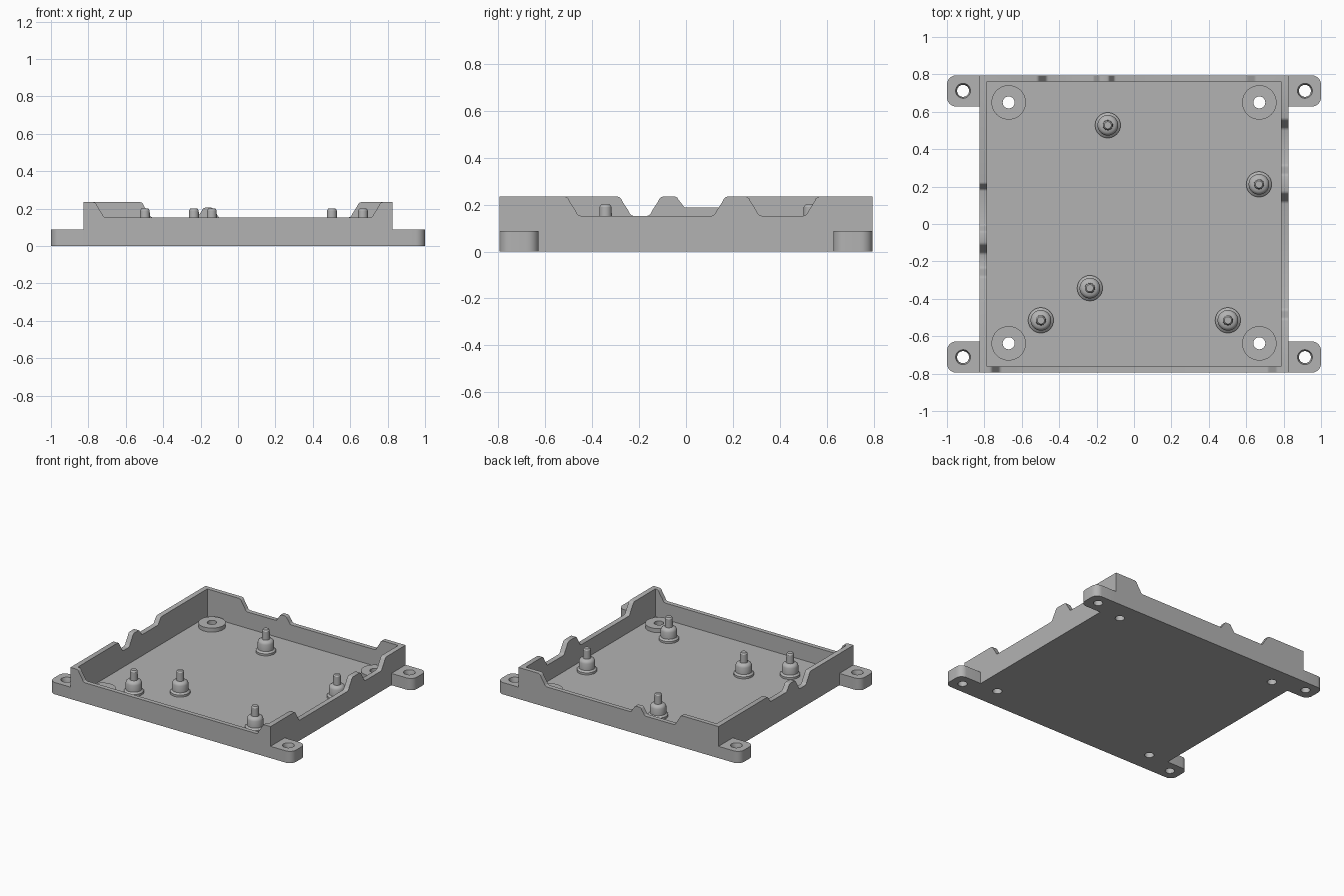
import bpy, bmesh, math

if "Cube" in bpy.data.objects:
    bpy.data.objects.remove(bpy.data.objects["Cube"])

X, Y = 0.825, 0.795          # outer half sizes of the tray
XI, YI = 0.787, 0.762        # inner half sizes
FLOOR, LOW, MID, HIGH = 0.03, 0.152, 0.187, 0.235

grey = bpy.data.materials.new("plain grey")
grey.diffuse_color = (0.45, 0.45, 0.45, 1)
grey.use_nodes = True
grey.node_tree.nodes["Principled BSDF"].inputs["Base Color"].default_value = grey.diffuse_color


def finish(name, bm, loc=(0, 0, 0), angle=30):
    bmesh.ops.recalc_face_normals(bm, faces=bm.faces[:])
    me = bpy.data.meshes.new(name)
    bm.to_mesh(me)
    bm.free()
    me.materials.append(grey)
    ob = bpy.data.objects.new(name, me)
    ob.location = loc
    bpy.context.collection.objects.link(ob)
    smooth(ob, angle)
    return ob


def smooth(ob, angle=30):
    bpy.ops.object.select_all(action='DESELECT')
    ob.select_set(True)
    bpy.context.view_layer.objects.active = ob
    bpy.ops.object.shade_smooth_by_angle(angle=math.radians(angle))


def lathe(name, profile, loc, closed=False, seg=40):
    """Spin (radius, height) points round z; open profiles get end caps."""
    bm = bmesh.new()
    rings = [[bm.verts.new((r * math.cos(2 * math.pi * i / seg),
                            r * math.sin(2 * math.pi * i / seg), z)) for i in range(seg)]
             for r, z in profile]
    pairs = list(zip(rings, rings[1:]))
    if closed:
        pairs.append((rings[-1], rings[0]))
    else:
        bm.faces.new(rings[0])
        bm.faces.new(rings[-1])
    for a, b in pairs:
        for i in range(seg):
            j = (i + 1) % seg
            bm.faces.new((a[i], a[j], b[j], b[i]))
    return finish(name, bm, loc)


def cut(target, cutter):
    cutter.hide_render = True
    mod = target.modifiers.new("hole", 'BOOLEAN')
    mod.operation, mod.solver, mod.object = 'DIFFERENCE', 'EXACT', cutter
    bpy.context.view_layer.update()
    bpy.ops.object.select_all(action='DESELECT')
    target.select_set(True)
    bpy.context.view_layer.objects.active = target
    bpy.ops.object.modifier_apply(modifier=mod.name)
    bpy.data.objects.remove(cutter)


# Rim outline: soft S-shaped step between two heights
S_CURVE = [(-.035, 0), (-.025, .04), (-.018, .12), (-.012, .28),
           (.012, .72), (.018, .88), (.025, .96), (.035, 1)]


def rim(start, steps):
    """Points (position, height) along a wall; steps = (position, new height)."""
    pts, h = [(start, HIGH)], HIGH
    for u, new in steps:
        k = 0.7 if abs(new - h) < 0.06 else 1
        pts += [(u + du * k, h + (new - h) * t) for du, t in S_CURVE]
        h = new
    return pts


front = rim(-X, [(-.74, LOW), (.74, HIGH)])
right = rim(-Y, [(-.483, LOW), (.143, HIGH), (.288, LOW), (.535, HIGH)])
back = rim(-X, [(-.49, LOW), (-.2, .205), (-.12, LOW), (.625, HIGH)])
left = rim(-Y, [(-.258, LOW), (-.132, HIGH), (-.024, MID), (.2, HIGH)])


def backwards(pts, end):
    return [(end, HIGH)] + pts[:0:-1]


loop = [(u, -Y, h) for u, h in front] + [(X, u, h) for u, h in right]
loop += [(u, Y, h) for u, h in backwards(back, X)]
loop += [(-X, u, h) for u, h in backwards(left, Y)]


def inner(x, y):
    return max(-XI, min(XI, x)), max(-YI, min(YI, y))


# Tray: floor and notched walls in one closed shell
bm = bmesh.new()
cols = []
for x, y, h in loop:
    ix, iy = inner(x, y)
    cols.append([bm.verts.new(p) for p in
                 ((x, y, 0), (x, y, h), (ix, iy, h), (ix, iy, FLOOR))])
for a, b in zip(cols, cols[1:] + cols[:1]):
    for k in range(3):
        bm.faces.new((a[k], b[k], b[k + 1], a[k + 1]))
bm.faces.new([c[0] for c in cols])
bm.faces.new([c[3] for c in cols])
tray = finish("tray", bm)

# Corner bosses with screw holes through the floor
for sx in (-1, 1):
    for y in (-.638, .65):
        x = sx * .67
        cut(tray, lathe("hole_cutter", [(.032, -.05), (.032, .1)], (x, y, 0)))
        lathe("screw_boss", [(.032, FLOOR - .001), (.092, FLOOR - .001),
                             (.092, .06), (.032, .06)], (x, y, 0), closed=True)
smooth(tray)

# Mounting ears with rounded outer corners and countersunk holes
R, W0, W1, EAR_H = .05, .628, Y, .088
for sx in (-1, 1):
    for sy in (-1, 1):
        pts = [(X - .01, W0), (X - .01, W1)]
        for cy, a0, a1 in ((W1 - R, 90, 0), (W0 + R, 0, -90)):
            for i in range(9):
                a = math.radians(a0 + (a1 - a0) * i / 8)
                pts.append((1 - R + R * math.cos(a), cy + R * math.sin(a)))
        bm = bmesh.new()
        base = bm.faces.new([bm.verts.new((sx * x, sy * y, 0)) for x, y in pts])
        ext = bmesh.ops.extrude_face_region(bm, geom=[base])
        bmesh.ops.translate(bm, vec=(0, 0, EAR_H), verts=[
            v for v in ext["geom"] if isinstance(v, bmesh.types.BMVert)])
        ear = finish("mounting_ear", bm)
        cut(ear, lathe("hole_cutter", [(.032, -.05), (.032, .06), (.04, EAR_H),
                                       (.04, .12)], (sx * .914, sy * .712, 0)))
        smooth(ear)

# Standoffs: flange, body, shoulder and locating pin
STANDOFF = [(.068, FLOOR - .001), (.068, .045), (.055, .056), (.055, .105),
            (.05, .117), (.04, .125), (.027, .128), (.026, .19), (.019, .2)]
for x, y in ((-.14, .528), (.668, .212), (-.236, -.343), (-.498, -.515), (.502, -.515)):
    lathe("standoff", STANDOFF, (x, y, 0))
